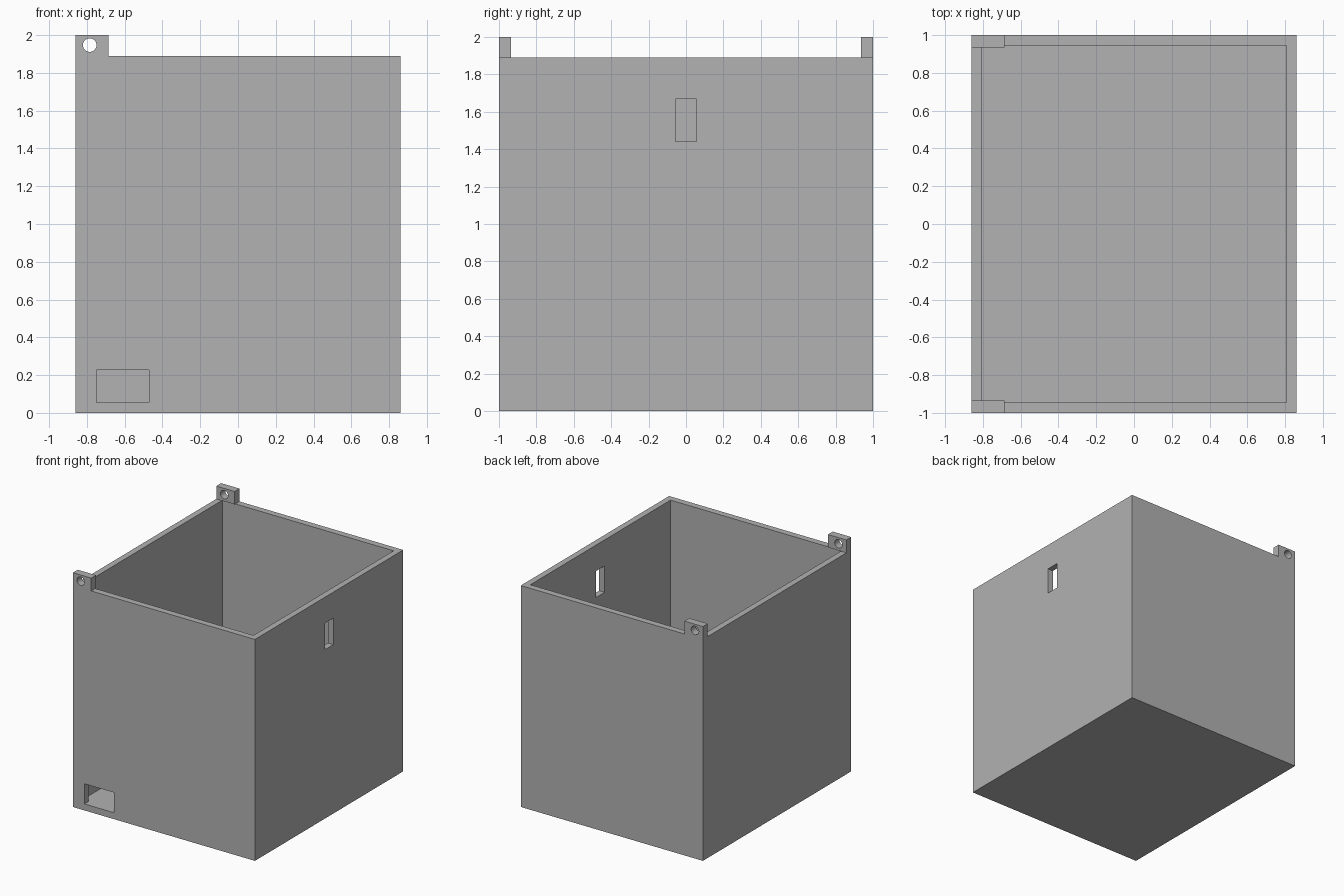
import bpy
import bmesh
from mathutils import Matrix

cube = bpy.data.objects.get("Cube")
if cube:
    bpy.data.objects.remove(cube, do_unlink=True)

grey = bpy.data.materials.new("plain grey")
grey.use_nodes = True
grey.diffuse_color = (0.445, 0.445, 0.445, 1)
grey.node_tree.nodes["Principled BSDF"].inputs["Base Color"].default_value = grey.diffuse_color


def add_object(name, bm):
    mesh = bpy.data.meshes.new(name)
    bmesh.ops.recalc_face_normals(bm, faces=bm.faces)
    bm.to_mesh(mesh)
    bm.free()
    mesh.materials.append(grey)
    obj = bpy.data.objects.new(name, mesh)
    bpy.context.collection.objects.link(obj)
    return obj


def box(name, x, y, z):
    """Box spanning three (low, high) ranges."""
    bm = bmesh.new()
    bmesh.ops.create_cube(bm, size=2)
    for v in bm.verts:
        v.co = [span[c > 0] for span, c in zip((x, y, z), v.co)]
    return add_object(name, bm)


def rod(name, x, y, z, radius, length):
    """Cylinder lying along y."""
    bm = bmesh.new()
    bmesh.ops.create_cone(bm, cap_ends=True, segments=32, radius1=radius,
                          radius2=radius, depth=length)
    turn = Matrix.Translation((x, y, z)) @ Matrix.Rotation(1.5707963, 4, "X")
    bmesh.ops.transform(bm, matrix=turn, verts=bm.verts)
    return add_object(name, bm)


def cut(target, cutter):
    cutter.hide_render = True
    mod = target.modifiers.new("cut", "BOOLEAN")
    mod.operation = "DIFFERENCE"
    mod.solver = "EXACT"
    mod.object = cutter
    bpy.context.view_layer.objects.active = target
    bpy.ops.object.modifier_apply(modifier=mod.name)
    bpy.data.objects.remove(cutter, do_unlink=True)


W, D, RIM, FLOOR = 0.86, 1.0, 1.89, 0.055

# Open-topped box with a thick floor
body = box("box_body", (-W, W), (-D, D), (0, RIM))
cut(body, box("cavity", (-0.808, 0.808), (-0.945, 0.945), (FLOOR, 2.2)))

# Low cable opening in the front wall, slot in the right-hand wall
cut(body, box("front_opening", (-0.75, -0.47), (-1.1, -0.9), (FLOOR, 0.227)))
cut(body, box("side_slot", (0.7, 0.95), (-0.057, 0.057), (1.442, 1.668)))

# Pierced mounting lugs on two corners
for name, side in (("front_lug", -1), ("back_lug", 1)):
    lug = box(name, (-W, -0.686), sorted((side * D, side * 0.935)), (RIM, 2.0))
    cut(lug, rod("lug_hole", -0.785, side * 0.967, 1.947, 0.036, 0.3))
    bpy.context.view_layer.objects.active = lug
    bpy.ops.object.select_all(action="DESELECT")
    lug.select_set(True)
    bpy.ops.object.shade_smooth_by_angle()
